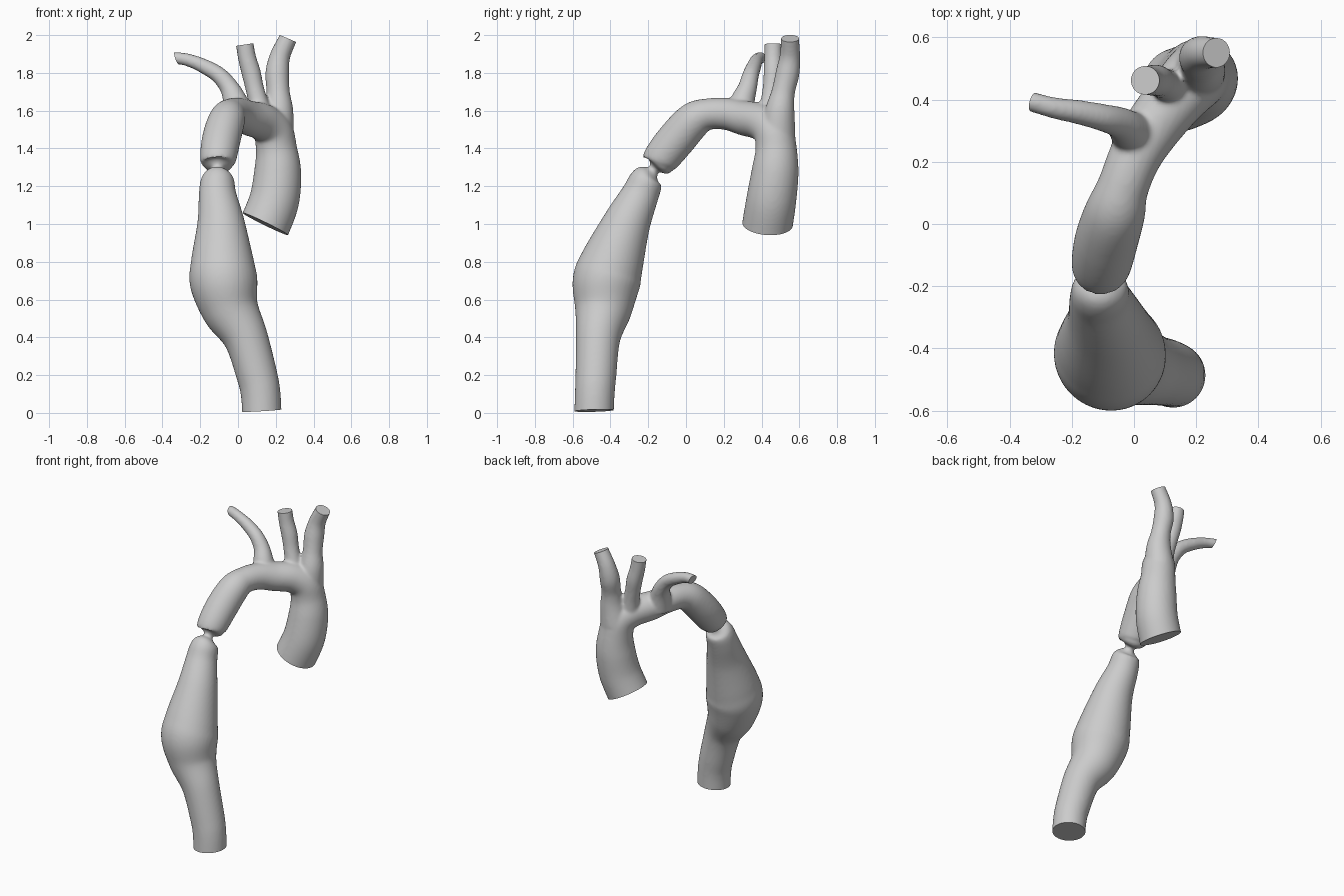
import bpy, bmesh
from mathutils import Vector, Matrix

if "Cube" in bpy.data.objects:
    bpy.data.objects.remove(bpy.data.objects["Cube"])

SIDES, STEPS = 40, 8


def spline(pts):
    """Catmull-Rom through (x, y, z, radius) points."""
    p = [Vector(q) for q in pts]
    p = [2 * p[0] - p[1]] + p + [2 * p[-1] - p[-2]]
    out = []
    for i in range(1, len(p) - 2):
        a, b, c, d = p[i - 1:i + 3]
        for s in range(STEPS):
            t = s / STEPS
            out.append(0.5 * (2 * b + (c - a) * t + (2 * a - 5 * b + 4 * c - d) * t * t
                              + (3 * b - a - 3 * c + d) * t ** 3))
    return out + [p[-2]]


def tube(bm, pts):
    """Sweep a circle of varying radius along the points, with capped ends."""
    path = spline(pts)
    pos = [q.to_3d() for q in path]
    n = len(pos)
    rings, last = [], Vector((0, 0, 1))
    frame = Matrix.Identity(3)
    for i in range(n):
        tan = (pos[min(i + 1, n - 1)] - pos[max(i - 1, 0)]).normalized()
        frame = last.rotation_difference(tan).to_matrix() @ frame
        last = tan
        mat = Matrix.Translation(pos[i]) @ frame.to_4x4()
        ring = bmesh.ops.create_circle(bm, segments=SIDES, radius=path[i].w, matrix=mat)["verts"]
        rings.append(ring)
    for a, b in zip(rings, rings[1:]):
        for k in range(SIDES):
            j = (k + 1) % SIDES
            bm.faces.new((a[k], a[j], b[j], b[k]))
    bm.faces.new(rings[0][::-1])
    bm.faces.new(rings[-1])


def finish(name, bm):
    bmesh.ops.recalc_face_normals(bm, faces=bm.faces)
    me = bpy.data.meshes.new(name)
    bm.to_mesh(me)
    bm.free()
    ob = bpy.data.objects.new(name, me)
    bpy.context.collection.objects.link(ob)
    return ob


# Main vessel: lower bulge, pinched neck, arch, then down the wide trunk
main = [
    (.128, -.488, -.03, .104), (.12, -.483, .1, .105), (.1, -.477, .2, .108),
    (.04, -.465, .4, .118), (-.04, -.438, .55, .152), (-.075, -.422, .69, .179),
    (-.083, -.39, .8, .167), (-.09, -.315, 1.0, .127), (-.108, -.245, 1.15, .1),
    (-.109, -.213, 1.225, .09), (-.109, -.198, 1.255, .074), (-.108, -.178, 1.277, .034),
    (-.108, -.163, 1.297, .034), (-.107, -.148, 1.315, .08), (-.105, -.13, 1.35, .096),
    (-.088, -.05, 1.45, .102), (-.06, .04, 1.548, .097), (-.035, .12, 1.582, .083),
    (.005, .22, 1.582, .085), (.06, .31, 1.56, .092), (.13, .4, 1.54, .098),
    (.185, .46, 1.49, .105), (.203, .477, 1.4, .109), (.21, .472, 1.28, .124),
    (.193, .452, 1.13, .132), (.145, .432, 1.0, .134), (.127, .428, .964, .134)]
# Branches, each starting inside the arch and running past its open end
side_branch = [
    (.01, .28, 1.56, .08), (-.015, .3, 1.65, .065), (-.045, .325, 1.72, .051),
    (-.1, .342, 1.787, .044), (-.18, .36, 1.835, .039), (-.26, .374, 1.867, .034),
    (-.325, .392, 1.878, .032), (-.36, .402, 1.874, .032)]
middle_branch = [
    (.13, .43, 1.54, .07), (.108, .445, 1.64, .053), (.088, .455, 1.72, .049),
    (.07, .462, 1.8, .051), (.048, .462, 1.88, .048), (.036, .462, 1.95, .047),
    (.03, .462, 1.985, .047)]
right_branch = [
    (.2, .485, 1.48, .095), (.215, .497, 1.6, .078), (.212, .515, 1.7, .062),
    (.208, .538, 1.8, .063), (.223, .55, 1.89, .054), (.265, .551, 1.982, .048),
    (.28, .551, 2.015, .048)]

bm = bmesh.new()
for pts in (main, side_branch, middle_branch, right_branch):
    tube(bm, pts)
vessel = finish("vessel", bm)

# Cutters that trim each end flat: end centre, outward direction, radius
bm = bmesh.new()
for centre, out, r in [((.125, -.485, .012), (.06, .03, -1), .16),
                       ((.145, .432, 1.0), (-.44, -.06, -.9), .19),
                       ((-.325, .392, 1.878), (-.95, .25, -.1 - .25), .055),
                       ((.036, .462, 1.95), (-.15, 0, 1), .07),
                       ((.265, .551, 1.982), (.4, 0, .92), .075)]:
    d = Vector(out).normalized()
    mat = Matrix.Translation(Vector(centre) + d * .06) @ d.to_track_quat('Z', 'Y').to_matrix().to_4x4()
    bmesh.ops.create_cone(bm, cap_ends=True, segments=32, radius1=r, radius2=r, depth=.12, matrix=mat)
cutter = finish("end_cutters", bm)
cutter.hide_render = True

# Fuse the tubes, soften the joins, trim the ends
m = vessel.modifiers.new("fuse", 'REMESH')
m.mode, m.voxel_size = 'VOXEL', .009
m = vessel.modifiers.new("soften", 'SMOOTH')
m.factor, m.iterations = .5, 8
m = vessel.modifiers.new("trim", 'BOOLEAN')
m.operation, m.solver, m.object = 'DIFFERENCE', 'EXACT', cutter
bpy.context.view_layer.objects.active = vessel
vessel.select_set(True)
for name in [m.name for m in vessel.modifiers]:
    bpy.ops.object.modifier_apply(modifier=name)
bpy.data.objects.remove(cutter)
bpy.ops.object.shade_smooth_by_angle(angle=.7)
